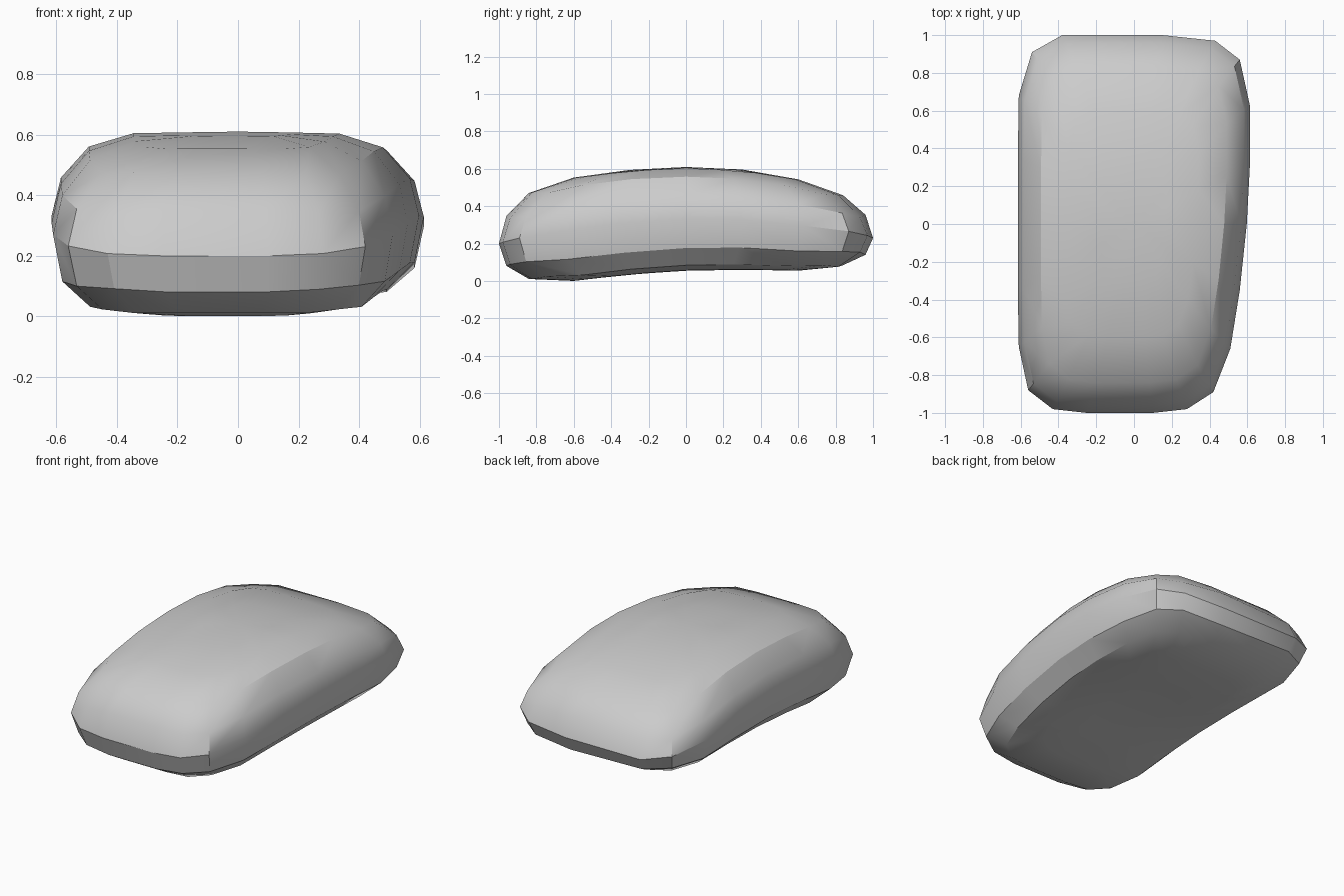
import bpy, bmesh

if "Cube" in bpy.data.objects:
    bpy.data.objects.remove(bpy.data.objects["Cube"])

# plan outline (y, x) of both long edges, front to back
LEFT = [(-1, -.25), (-.98, -.43), (-.88, -.56), (-.65, -.61), (-.35, -.615), (0, -.615),
        (.35, -.615), (.68, -.61), (.91, -.54), (1, -.38)]
RIGHT = [(-1, .10), (-.98, .28), (-.89, .42), (-.66, .51), (-.35, .56), (0, .597),
         (.3, .613), (.63, .613), (.87, .56), (.97, .43), (1, .15)]
# side silhouette (y, z)
TOP = [(-1, .2), (-.96, .35), (-.84, .473), (-.6, .555), (-.3, .595), (0, .61),
       (.3, .597), (.6, .545), (.84, .46), (.96, .355), (1, .23)]
BOTTOM = [(-1, .2), (-.96, .08), (-.84, .01), (-.6, .0), (-.3, .035), (0, .055),
          (.3, .06), (.6, .055), (.82, .075), (.96, .14), (1, .23)]
# crosswise falloff (distance from centre, share of the half thickness)
FALL_TOP = [(0, 1), (.56, .98), (.8, .82), (.95, .45), (1, 0)]
FALL_BOTTOM = [(0, 1), (.6, .99), (.8, .9), (.95, .57), (1, 0)]
# nested rings: scale in x and y
RINGS = [(.95, .96), (.8, .84), (.56, .6), (.28, .3), (0, 0)]


def interp(table, t):
    for (a, va), (b, vb) in zip(table, table[1:]):
        if t <= b:
            return va + (vb - va) * max(0, t - a) / (b - a)
    return table[-1][1]


def position(x, y, edge, fall):
    left, right = interp(LEFT, y), interp(RIGHT, y)
    u = min(1, abs(x - (left + right) / 2) / ((right - left) / 2))
    mid = (interp(TOP, y) + interp(BOTTOM, y)) / 2
    return x, y, mid + (interp(edge, y) - mid) * interp(fall, u)


# curved cushion body: an equator ring with a domed cap above and below
bm = bmesh.new()
plan = [(x, y) for y, x in RIGHT] + [(x, y) for y, x in reversed(LEFT)]
n = len(plan)
equator = [bm.verts.new((x, y, (interp(TOP, y) + interp(BOTTOM, y)) / 2)) for x, y in plan]
for edge, fall in ((TOP, FALL_TOP), (BOTTOM, FALL_BOTTOM)):
    outer = equator
    for sx, sy in RINGS:
        if sx == 0:
            centre = bm.verts.new(position(0, 0, edge, fall))
            for i in range(n):
                bm.faces.new((outer[i], outer[(i + 1) % n], centre))
        else:
            inner = [bm.verts.new(position(x * sx, y * sy, edge, fall)) for x, y in plan]
            for i in range(n):
                j = (i + 1) % n
                bm.faces.new((outer[i], outer[j], inner[j], inner[i]))
            outer = inner
bmesh.ops.recalc_face_normals(bm, faces=bm.faces)
mesh = bpy.data.meshes.new("cushion_body")
bm.to_mesh(mesh)
bm.free()
body = bpy.data.objects.new("cushion_body", mesh)
bpy.context.collection.objects.link(body)
bpy.context.view_layer.objects.active = body
body.select_set(True)
bpy.ops.object.shade_smooth_by_angle(angle=0.52)
